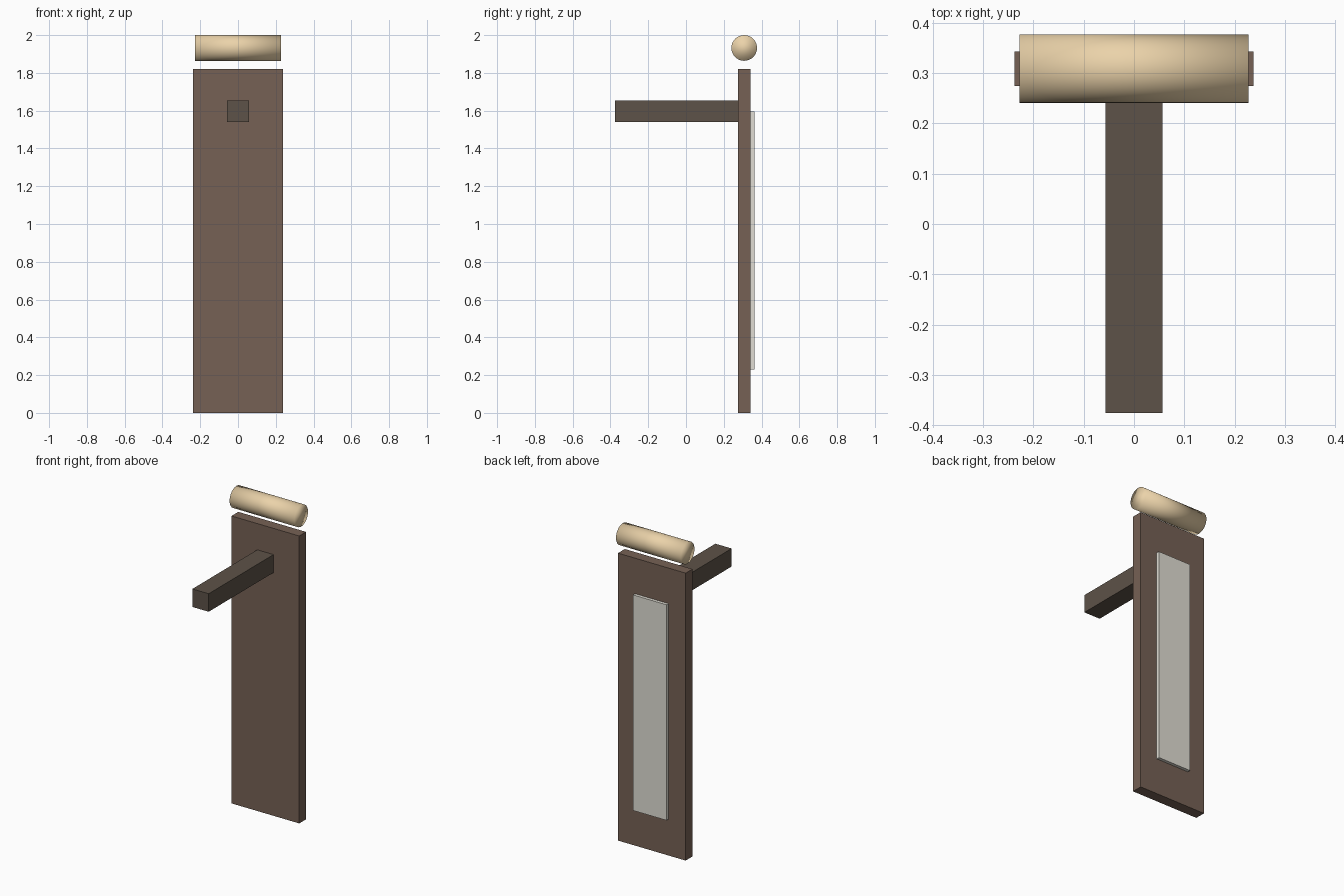
import bpy
import math

if "Cube" in bpy.data.objects:
    bpy.data.objects.remove(bpy.data.objects["Cube"])


def material(name, rgb):
    m = bpy.data.materials.new(name)
    m.diffuse_color = (*rgb, 1)
    m.use_nodes = True
    m.node_tree.nodes["Principled BSDF"].inputs["Base Color"].default_value = m.diffuse_color
    return m


def box(name, lo, hi, mat):
    """Axis-aligned box between two corners."""
    bpy.ops.mesh.primitive_cube_add(
        size=1, location=[(a + b) / 2 for a, b in zip(lo, hi)])
    ob = bpy.context.object
    ob.name = name
    ob.scale = [b - a for a, b in zip(lo, hi)]
    bpy.ops.object.transform_apply(location=False, rotation=False, scale=True)
    ob.data.materials.append(mat)
    return ob


wood = material("brown_wood", (0.18, 0.12, 0.09))
dark_wood = material("dark_wood", (0.11, 0.085, 0.065))
pale = material("pale_panel", (0.75, 0.73, 0.66))
tan = material("tan_padding", (0.83, 0.65, 0.40))

# upright board with inset-looking pale panel on its back
box("back_board", (-0.237, 0.274, 0), (0.237, 0.342, 1.82), wood)
box("rear_panel", (-0.117, 0.340, 0.23), (0.117, 0.362, 1.595), pale)

# square bar reaching forward from the board
box("front_bar", (-0.057, -0.375, 1.54), (0.057, 0.274, 1.654), dark_wood)

# padded roll hovering above the board
bpy.ops.mesh.primitive_cylinder_add(
    vertices=32, radius=0.068, depth=0.454,
    location=(0, 0.308, 1.932), rotation=(0, math.pi / 2, 0))
roll = bpy.context.object
roll.name = "head_roll"
roll.data.materials.append(tan)
bpy.ops.object.shade_smooth()
